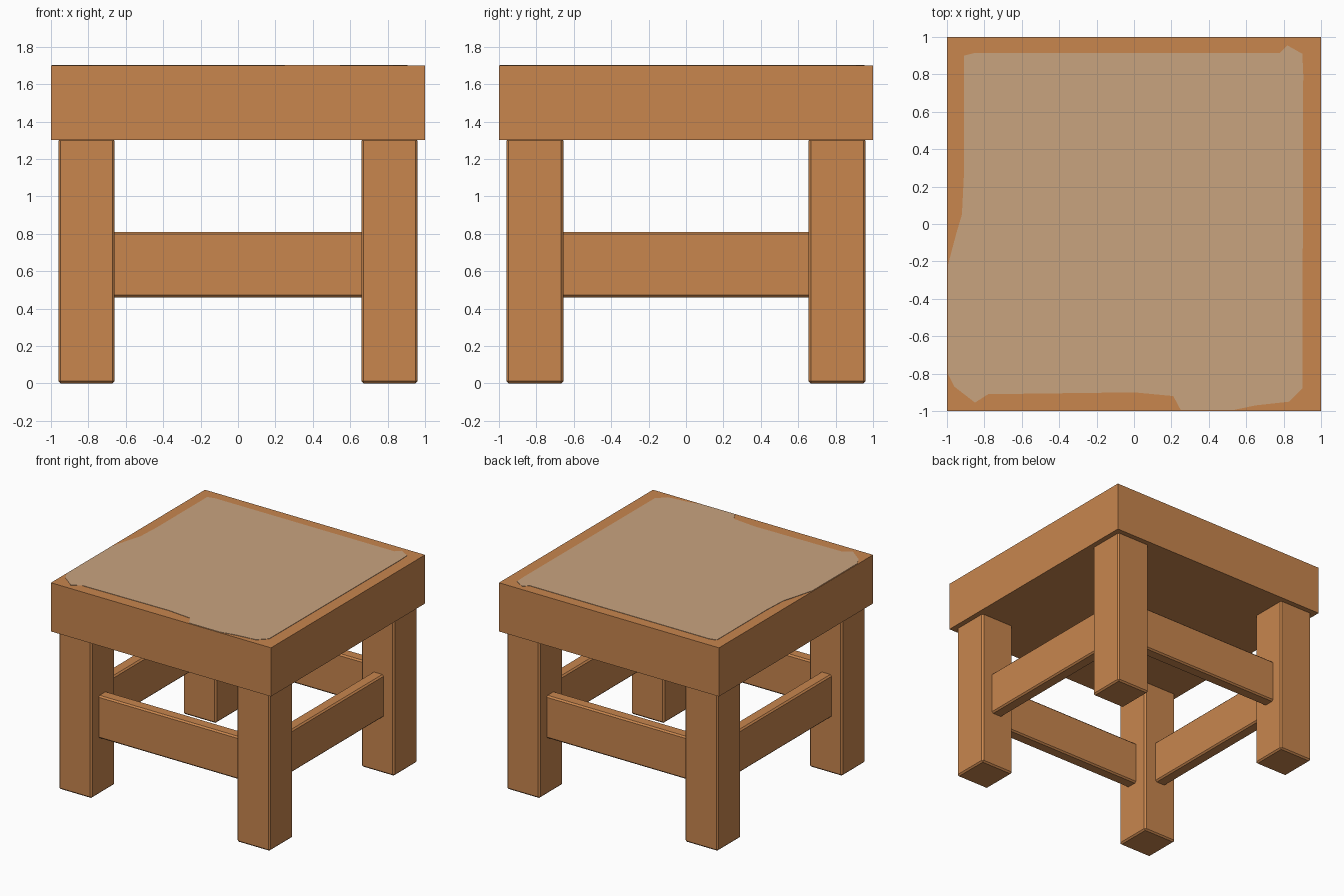
import bpy, bmesh

if "Cube" in bpy.data.objects:
    bpy.data.objects.remove(bpy.data.objects["Cube"])


def material(name, rgb):
    m = bpy.data.materials.new(name)
    m.diffuse_color = (*rgb, 1)
    m.use_nodes = True
    m.node_tree.nodes["Principled BSDF"].inputs["Base Color"].default_value = m.diffuse_color
    return m


wood = material("warm wood", (0.58, 0.238, 0.076))
worn = material("pale worn wood", (0.584, 0.366, 0.212))


def add_object(name, bm, mat):
    bmesh.ops.recalc_face_normals(bm, faces=bm.faces)
    mesh = bpy.data.meshes.new(name)
    bm.to_mesh(mesh)
    bm.free()
    mesh.materials.append(mat)
    obj = bpy.data.objects.new(name, mesh)
    bpy.context.collection.objects.link(obj)
    return obj


def block(name, lo, hi, mat, bevel=0):
    bm = bmesh.new()
    bmesh.ops.create_cube(bm, size=1)
    for v in bm.verts:
        v.co = [a + (c + 0.5) * (b - a) for a, b, c in zip(lo, hi, v.co)]
    obj = add_object(name, bm, mat)
    if bevel:
        mod = obj.modifiers.new("soft edges", "BEVEL")
        mod.width = bevel
        mod.segments = 1
    return obj


# Thick seat slab
block("seat", (-1, -1, 1.30), (1, 1, 1.70), wood)

# Irregular worn patch on the seat top
outline = [(-0.91, 0.9), (-0.85, 0.915), (0.78, 0.915), (0.82, 0.955),
           (0.90, 0.91), (0.905, 0.8), (0.90, -0.88), (0.83, -0.95),
           (0.65, -0.97), (0.53, -0.995), (0.25, -0.995), (0.21, -0.92),
           (0.0, -0.90), (-0.78, -0.91), (-0.85, -0.955), (-0.96, -0.87),
           (-0.995, -0.8), (-0.995, -0.22), (-0.95, -0.05), (-0.92, 0.05), (-0.91, 0.25)]
bm = bmesh.new()
face = bm.faces.new([bm.verts.new((x, y, 1.699)) for x, y in outline])
ext = bmesh.ops.extrude_face_region(bm, geom=[face])
for v in ext["geom"]:
    if isinstance(v, bmesh.types.BMVert):
        v.co.z = 1.703
add_object("seat_worn_patch", bm, worn)

# Four square legs
for sy, fb in ((-1, "front"), (1, "back")):
    for sx, lr in ((-1, "left"), (1, "right")):
        xs = sorted((sx * 0.66, sx * 0.96))
        ys = sorted((sy * 0.655, sy * 0.96))
        block(f"{fb}_{lr}_leg", (xs[0], ys[0], 0), (xs[1], ys[1], 1.31), wood, 0.012)

# Four stretchers between the legs
for s, fb, lr in ((-1, "front", "left"), (1, "back", "right")):
    a, b = sorted((s * 0.765, s * 0.865))
    block(f"{fb}_stretcher", (-0.68, a, 0.46), (0.68, b, 0.81), wood, 0.012)
    block(f"{lr}_stretcher", (a, -0.68, 0.46), (b, 0.68, 0.81), wood, 0.012)
